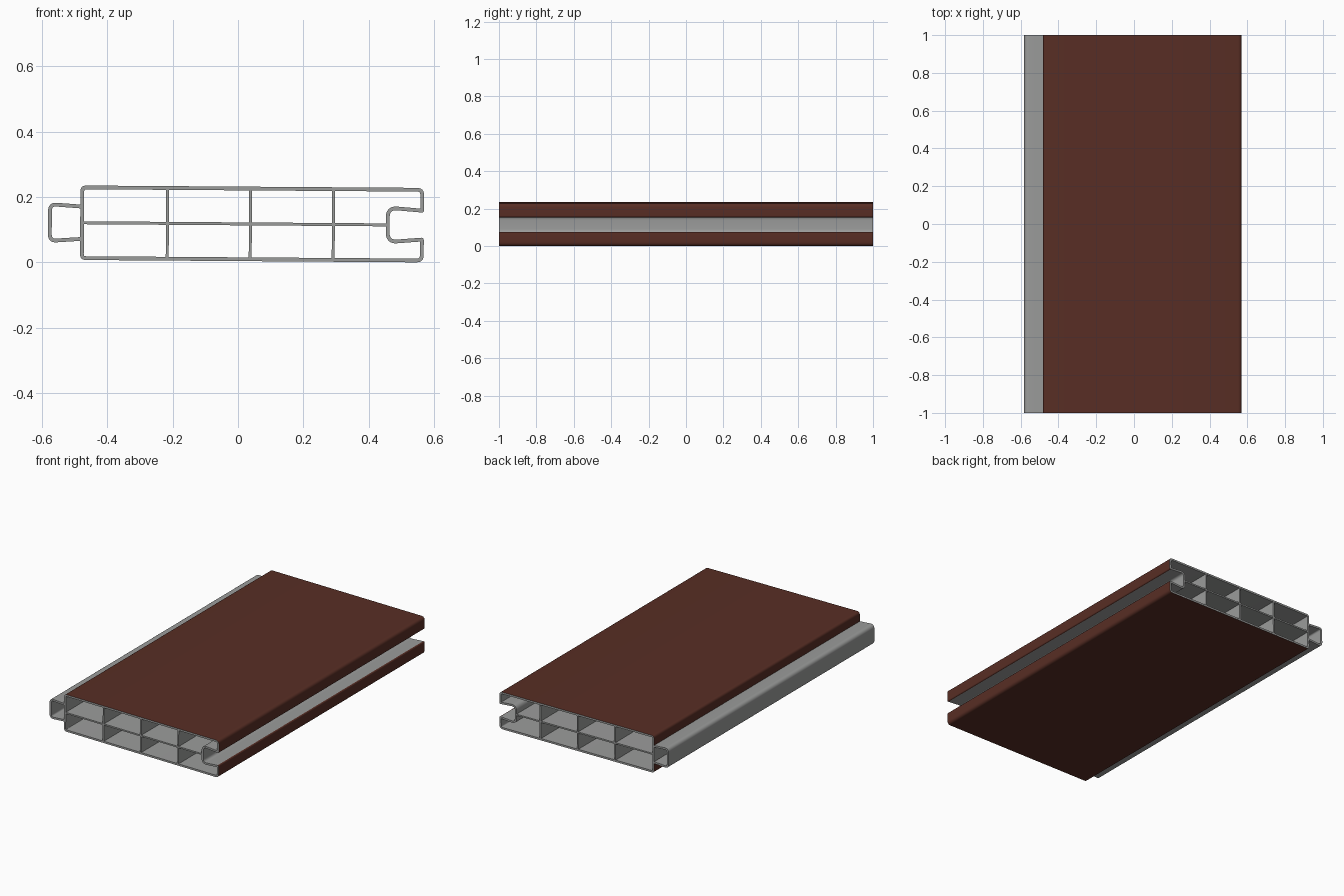
import bpy, bmesh, math
from mathutils import Vector

if "Cube" in bpy.data.objects:
    bpy.data.objects.remove(bpy.data.objects["Cube"])

ZC, TILT, LEN = 0.118, 0.007, 2.0      # mid height, slight roll, length along y
WALL, WEB = 0.0115, 0.009


def material(name, col):
    m = bpy.data.materials.new(name)
    m.diffuse_color = (*col, 1)
    m.use_nodes = True
    m.node_tree.nodes["Principled BSDF"].inputs["Base Color"].default_value = m.diffuse_color
    return m


grey = material("grey plastic", (0.33, 0.335, 0.33))
brown = material("brown film", (0.098, 0.027, 0.018))


def rounded(corners, closed):
    """Corners are (x, z, tangent length); returns the rounded 2D path."""
    out, n = [], len(corners)
    for i, (x, z, r) in enumerate(corners):
        p = Vector((x, z))
        if r == 0 or (not closed and i in (0, n - 1)):
            out.append(p)
            continue
        a = p + (Vector(corners[i - 1][:2]) - p).normalized() * r
        b = p + (Vector(corners[(i + 1) % n][:2]) - p).normalized() * r
        for k in range(7):
            t = k / 6
            out.append(a * (1 - t) ** 2 + p * 2 * t * (1 - t) + b * t * t)
    return out


def wall(name, path, thick, closed=False, is_brown=None):
    """Extrude a wall along y; thickness goes to the right of the path."""
    n, inner = len(path), []
    for i, p in enumerate(path):
        prev = path[i - 1] if closed or i > 0 else None
        nxt = path[(i + 1) % n] if closed or i < n - 1 else None
        dirs = [(p - prev).normalized()] if prev is not None else []
        if nxt is not None:
            dirs.append((nxt - p).normalized())
        norms = [Vector((d.y, -d.x)) for d in dirs]
        m = sum(norms, Vector((0, 0))).normalized()
        inner.append(p + m * thick / max(m.dot(norms[0]), 0.3))
    bm = bmesh.new()
    rings = []
    for y in (-LEN / 2, LEN / 2):
        for pts in (path, inner):
            rings.append([bm.verts.new((p.x, y, p.y)) for p in pts])
    of, nf, ob, nb = rings
    for i in range(n if closed else n - 1):
        j = (i + 1) % n
        f = bm.faces.new((of[i], ob[i], ob[j], of[j]))
        if is_brown and is_brown((path[i] + path[j]) / 2):
            f.material_index = 1
        bm.faces.new((nf[i], nf[j], nb[j], nb[i]))
        bm.faces.new((of[i], of[j], nf[j], nf[i]))
        bm.faces.new((ob[i], nb[i], nb[j], ob[j]))
    if not closed:
        for i in (0, n - 1):
            bm.faces.new((of[i], nf[i], nb[i], ob[i]))
    bmesh.ops.recalc_face_normals(bm, faces=bm.faces)
    me = bpy.data.meshes.new(name)
    bm.to_mesh(me)
    bm.free()
    me.materials.append(grey)
    me.materials.append(brown)
    obj = bpy.data.objects.new(name, me)
    bpy.context.collection.objects.link(obj)
    obj.location.z = ZC
    obj.rotation_euler.y = TILT
    bpy.ops.object.select_all(action='DESELECT')
    obj.select_set(True)
    bpy.context.view_layer.objects.active = obj
    bpy.ops.object.shade_smooth_by_angle(angle=math.radians(35))


def mirrored(half):
    return half + [(x, -z, r) for x, z, r in reversed(half)]


# outer shell with groove on the right; film on the exposed outside only
half = [(-0.483, 0.043, 0), (-0.483, 0.114, 0.018), (0.569, 0.114, 0.022),
        (0.569, 0.038, 0.008), (0.464, 0.0465, 0.022)]
wall("panel_shell", rounded(mirrored(half), True), WALL, True,
     lambda c: abs(c.y) > 0.1 or (abs(c.y) > 0.0385 and (c.x > 0.56 or c.x < -0.4)))

# tongue on the left
tongue = [(-0.483, 0.044, 0), (-0.57, 0.050, 0.013)]
wall("tongue", list(reversed(rounded(mirrored(tongue), False))), -WALL)

# internal webs
wall("middle_web", [Vector((-0.478, WEB / 2)), Vector((0.458, WEB / 2))], WEB)
for i in range(3):
    x = -0.216 + 0.254 * i
    wall(f"upright_web_{i + 1}",
         [Vector((x - WEB / 2, -0.106)), Vector((x - WEB / 2, 0.106))], WEB)
